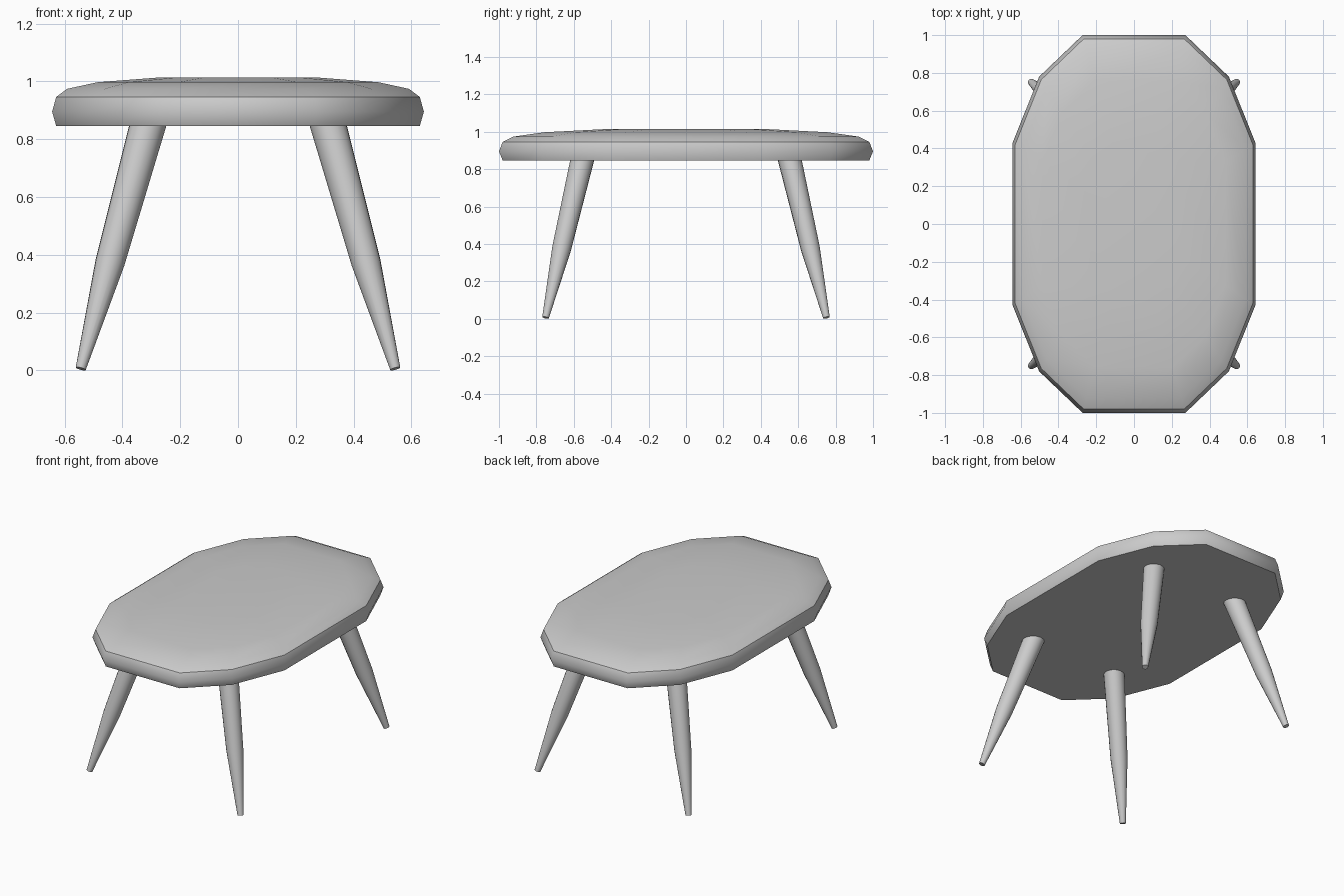
import bpy, bmesh, math
from mathutils import Vector

if "Cube" in bpy.data.objects:
    bpy.data.objects.remove(bpy.data.objects["Cube"])


def loft(name, rings, sharp):
    """Skin rings of points, cap both ends, crease the listed rings."""
    bm = bmesh.new()
    loops = [[bm.verts.new(p) for p in ring] for ring in rings]
    n = len(loops[0])
    for a, b in zip(loops, loops[1:]):
        for i in range(n):
            j = (i + 1) % n
            bm.faces.new((a[i], a[j], b[j], b[i]))
    bm.faces.new(loops[0][::-1])
    bm.faces.new(loops[-1])
    bmesh.ops.recalc_face_normals(bm, faces=bm.faces[:])
    for f in bm.faces:
        f.smooth = True
    for k in sharp:
        for i in range(n):
            bm.edges.get((loops[k][i], loops[k][(i + 1) % n])).smooth = False
    mesh = bpy.data.meshes.new(name)
    bm.to_mesh(mesh)
    bm.free()
    obj = bpy.data.objects.new(name, mesh)
    bpy.context.collection.objects.link(obj)
    return obj


# Seat: twelve-sided outline stacked into a bevelled rim and a shallow dome
quarter = [(0.643, 0.43), (0.502, 0.78), (0.272, 1.0)]
half = quarter + [(-x, y) for x, y in reversed(quarter)]
outline = half + [(-x, -y) for x, y in half]
# (x scale, y scale, height)
profile = [(0.978, 0.980, 0.846), (1, 1, 0.895), (0.978, 0.980, 0.946),
           (0.920, 0.922, 0.974), (0.755, 0.757, 0.997), (0.412, 0.430, 1.014)]
loft("seat", [[(x * sx, y * sy, z) for x, y in outline] for sx, sy, z in profile],
     sharp=[0, 2])


# Legs: straight splayed tapers with one break in the taper
def leg(name, sx, sy):
    foot = Vector((0.544 * sx, 0.751 * sy, 0.006))
    top = Vector((0.298 * sx, 0.543 * sy, 0.9))
    axis = top - foot
    turn = axis.to_track_quat('Z', 'Y')
    rings = []
    for t, r in [(0, 0.018), (0.411, 0.051), (1, 0.064)]:
        rings.append([foot + axis * t + turn @ Vector(
            (r * math.cos(a), r * math.sin(a), 0))
            for a in (math.tau * i / 16 for i in range(16))])
    loft(name, rings, sharp=[0, 2])


for end, sy in (("front", -1), ("back", 1)):
    for side, sx in (("left", -1), ("right", 1)):
        leg(f"{end}_{side}_leg", sx, sy)
